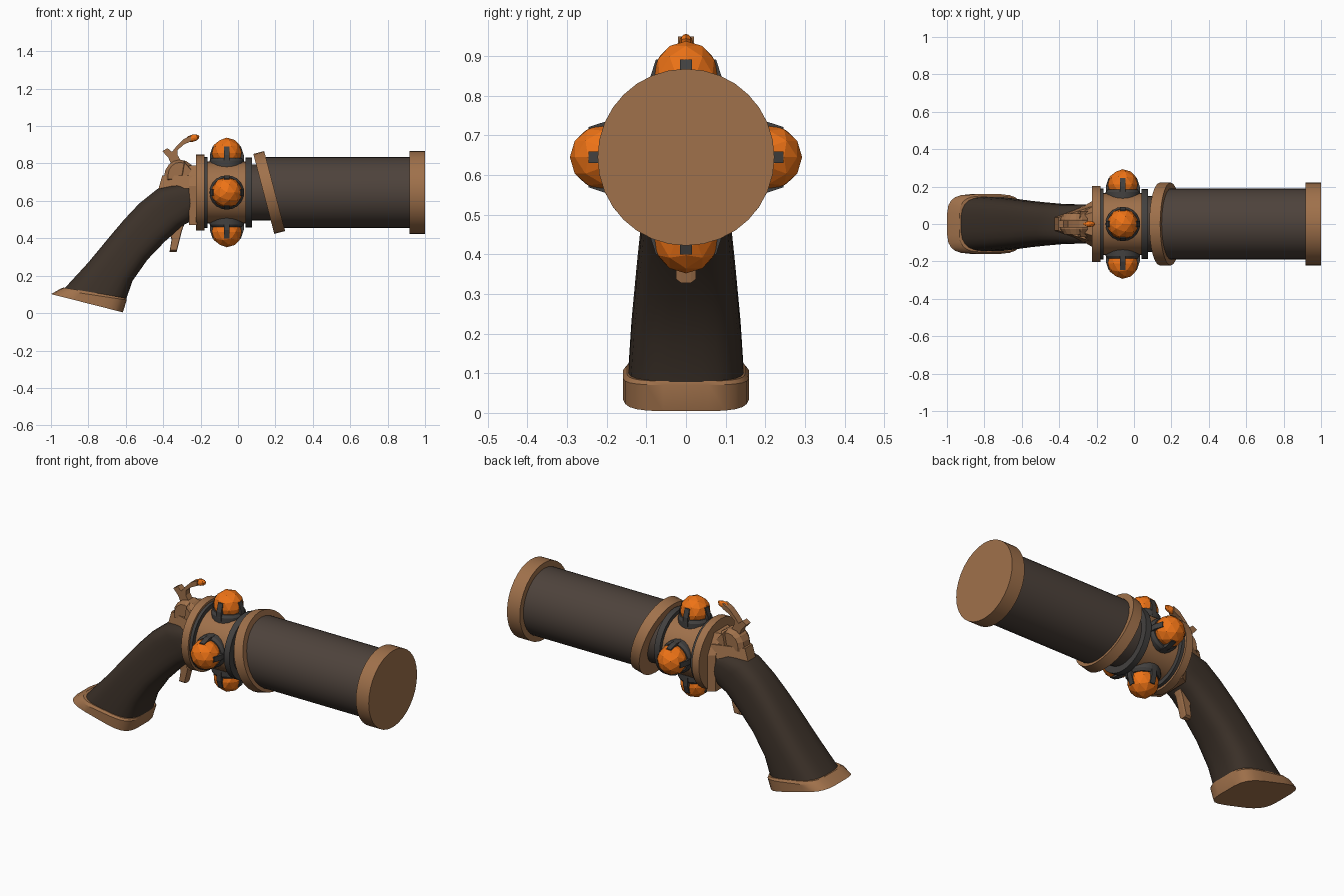
import bpy, bmesh, math
from mathutils import Matrix, Vector

if "Cube" in bpy.data.objects:
    bpy.data.objects.remove(bpy.data.objects["Cube"])

AXIS = 0.645      # height of the barrel axis
GEM_X = -0.06


def material(name, rgb):
    m = bpy.data.materials.new(name)
    m.diffuse_color = (*rgb, 1)
    m.use_nodes = True
    m.node_tree.nodes["Principled BSDF"].inputs["Base Color"].default_value = m.diffuse_color
    return m


BRONZE = material("bronze", (0.35, 0.165, 0.07))
STEEL = material("dark_steel", (0.075, 0.055, 0.044))
GREY = material("grey_steel", (0.055, 0.052, 0.05))
WOOD = material("dark_wood", (0.045, 0.031, 0.022))
ORANGE = material("orange_crystal", (0.85, 0.17, 0.008))


def finish(name, bm, mat, smooth=False, matrix=None):
    bmesh.ops.recalc_face_normals(bm, faces=bm.faces)
    if matrix:
        bm.transform(matrix)
    mesh = bpy.data.meshes.new(name)
    bm.to_mesh(mesh)
    bm.free()
    ob = bpy.data.objects.new(name, mesh)
    bpy.context.collection.objects.link(ob)
    mesh.materials.append(mat)
    if smooth:
        bpy.ops.object.select_all(action='DESELECT')
        bpy.context.view_layer.objects.active = ob
        ob.select_set(True)
        bpy.ops.object.shade_smooth_by_angle(angle=math.radians(30))
    return ob


def loft(name, rings, mat, smooth=False, matrix=None):
    """Skin equal-length rings of points and cap both ends."""
    bm = bmesh.new()
    vs = [[bm.verts.new(p) for p in r] for r in rings]
    n = len(vs[0])
    for a, b in zip(vs, vs[1:]):
        for i in range(n):
            j = (i + 1) % n
            bm.faces.new((a[i], a[j], b[j], b[i]))
    bm.faces.new(vs[0][::-1])
    bm.faces.new(vs[-1])
    return finish(name, bm, mat, smooth, matrix)


def tube(name, profile, mat, n=32, matrix=Matrix.Translation((0, 0, AXIS)), slant=0):
    """Turned part along local x; slant shears the first ring."""
    rings = []
    for k, (x, r) in enumerate(profile):
        ring = []
        for i in range(n):
            a = 2 * math.pi * i / n
            z = r * math.sin(a)
            ring.append((x - (slant * z if k == 0 else 0), r * math.cos(a), z))
        rings.append(ring)
    return loft(name, rings, mat, True, matrix)


def sections(name, stations, mat, power, n=24):
    """Rounded-rectangle sections given as back point, front point, half width."""
    rings = []
    for bx, bz, fx, fz, w in stations:
        ring = []
        for i in range(n):
            a = 2 * math.pi * (i + 0.5) / n
            c, s = math.cos(a), math.sin(a)
            u = math.copysign(abs(c) ** (2 / power), c)
            v = math.copysign(abs(s) ** (2 / power), s)
            ring.append(((bx + fx + u * (fx - bx)) / 2, v * w,
                         (bz + fz + u * (fz - bz)) / 2))
        rings.append(ring)
    return loft(name, rings, mat, True)


def slab(name, outline, half, mat, bevel=1.0):
    """Flat side-view outline with thickness across y."""
    c = sum((Vector(p) for p in outline), Vector((0, 0))) / len(outline)
    rings = []
    for y, k in ((-half, bevel), (-half * 0.5, 1), (half * 0.5, 1), (half, bevel)):
        rings.append([(c.x + (x - c.x) * k, y, c.y + (z - c.y) * k) for x, z in outline])
    return loft(name, rings, mat)


# Barrel, muzzle cap and slanted ring
TILT = math.radians(14.7)
tube("barrel", [(0.167, 0.19), (0.95, 0.19)], STEEL, slant=math.tan(TILT))
tube("muzzle_cap", [(0.917, 0.223), (1.0, 0.223)], BRONZE)
tube("slanted_ring", [(-0.03, 0.221), (0.03, 0.221)], BRONZE,
     matrix=Matrix.Translation((0.167, 0, AXIS)) @ Matrix.Rotation(-TILT, 4, 'Y'))

# Chamber stack
tube("barrel_core", [(0.0, 0.15), (0.21, 0.15)], STEEL, slant=0)
tube("front_band", [(0.04, 0.187), (0.075, 0.187)], GREY)
tube("chamber", [(-0.19, 0.165), (0.045, 0.165)], BRONZE)
tube("rear_band", [(-0.18, 0.19), (-0.162, 0.19)], GREY)
tube("rear_ring", [(-0.225, 0.203), (-0.18, 0.203)], BRONZE)

# Four crystals with collars and claws around the chamber
for q in range(4):
    place = (Matrix.Translation((GEM_X, 0, AXIS))
             @ Matrix.Rotation(q * math.pi / 2, 4, 'X'))
    bm = bmesh.new()
    bmesh.ops.create_icosphere(bm, subdivisions=2, radius=0.083)
    finish(f"crystal_{q}", bm, ORANGE, False, place @ Matrix.Translation((0, 0, 0.21)))
    tube(f"crystal_collar_{q}", [(0.12, 0.092), (0.17, 0.092), (0.185, 0.082)], GREY, 20,
         place @ Matrix.Rotation(-math.pi / 2, 4, 'Y'))
    for k in range(4):
        claw = [(0.06, 0.15), (0.091, 0.15), (0.091, 0.2), (0.076, 0.246), (0.05, 0.246)]
        rings = [[(x, y, z) for x, z in claw] for y in (-0.015, 0.015)]
        loft(f"claw_{q}_{k}", rings, GREY, False,
             place @ Matrix.Rotation(k * math.pi / 2, 4, 'Z'))

# Grip and its bronze foot
sections("grip", [
    (-0.94, 0.12, -0.60, 0.065, 0.147),
    (-0.80, 0.272, -0.564, 0.171, 0.138),
    (-0.676, 0.422, -0.484, 0.285, 0.125),
    (-0.607, 0.503, -0.393, 0.38, 0.116),
    (-0.527, 0.588, -0.30, 0.465, 0.108),
    (-0.43, 0.665, -0.245, 0.495, 0.106),
    (-0.33, 0.69, -0.225, 0.52, 0.106),
    (-0.25, 0.68, -0.215, 0.56, 0.10)], WOOD, 3.2)
sections("grip_foot", [
    (-0.935, 0.137, -0.596, 0.08, 0.15),
    (-0.96, 0.125, -0.594, 0.07, 0.16),
    (-1.0, 0.102, -0.615, 0.004, 0.16)], BRONZE, 4)

# Frame plate behind the chamber
loft("frame_plate", [[(x, s * w, z) for s, z in ((-1, 0.47), (1, 0.47), (1, 0.68), (0.5, 0.79),
                                                 (-0.5, 0.79), (-1, 0.68))]
                     for x, w in ((-0.262, 0.10), (-0.22, 0.125))], BRONZE)

# Wedge tang and rounded hammer housing
loft("tang", [[(b, -0.035, z), (-0.22, -w, z), (-0.22, w, z), (b, 0.035, z)]
              for b, w, z in ((-0.425, 0.115, 0.665), (-0.405, 0.095, 0.735))], BRONZE)
arc = [(-0.31 + 0.085 * math.cos(math.pi * i / 8), 0.73 + 0.09 * math.sin(math.pi * i / 8))
       for i in range(9)]
slab("hammer_housing", arc + [(-0.395, 0.70), (-0.225, 0.70)], 0.055, BRONZE, 0.75)
slab("housing_brace", [(-0.29, 0.815), (-0.22, 0.74), (-0.22, 0.70), (-0.31, 0.70)],
     0.07, BRONZE, 0.85)

# Hammer with crystal tip
slab("hammer", [(-0.404, 0.866), (-0.377, 0.882), (-0.353, 0.862), (-0.328, 0.893),
                (-0.291, 0.93), (-0.25, 0.95), (-0.25, 0.92), (-0.291, 0.9),
                (-0.323, 0.872), (-0.323, 0.845), (-0.297, 0.80), (-0.355, 0.79),
                (-0.372, 0.83)], 0.02, BRONZE)
bm = bmesh.new()
bmesh.ops.create_uvsphere(bm, u_segments=8, v_segments=6, radius=1)
finish("hammer_tip", bm, ORANGE, False,
       Matrix.Translation((-0.243, 0, 0.935)) @ Matrix.Rotation(-0.25, 4, 'Y')
       @ Matrix.Diagonal((0.038, 0.017, 0.019, 1)))

# Trigger
slab("trigger", [(-0.345, 0.49), (-0.27, 0.52), (-0.30, 0.44), (-0.328, 0.328),
                 (-0.366, 0.328), (-0.355, 0.395), (-0.368, 0.43)], 0.025, BRONZE, 0.9)
